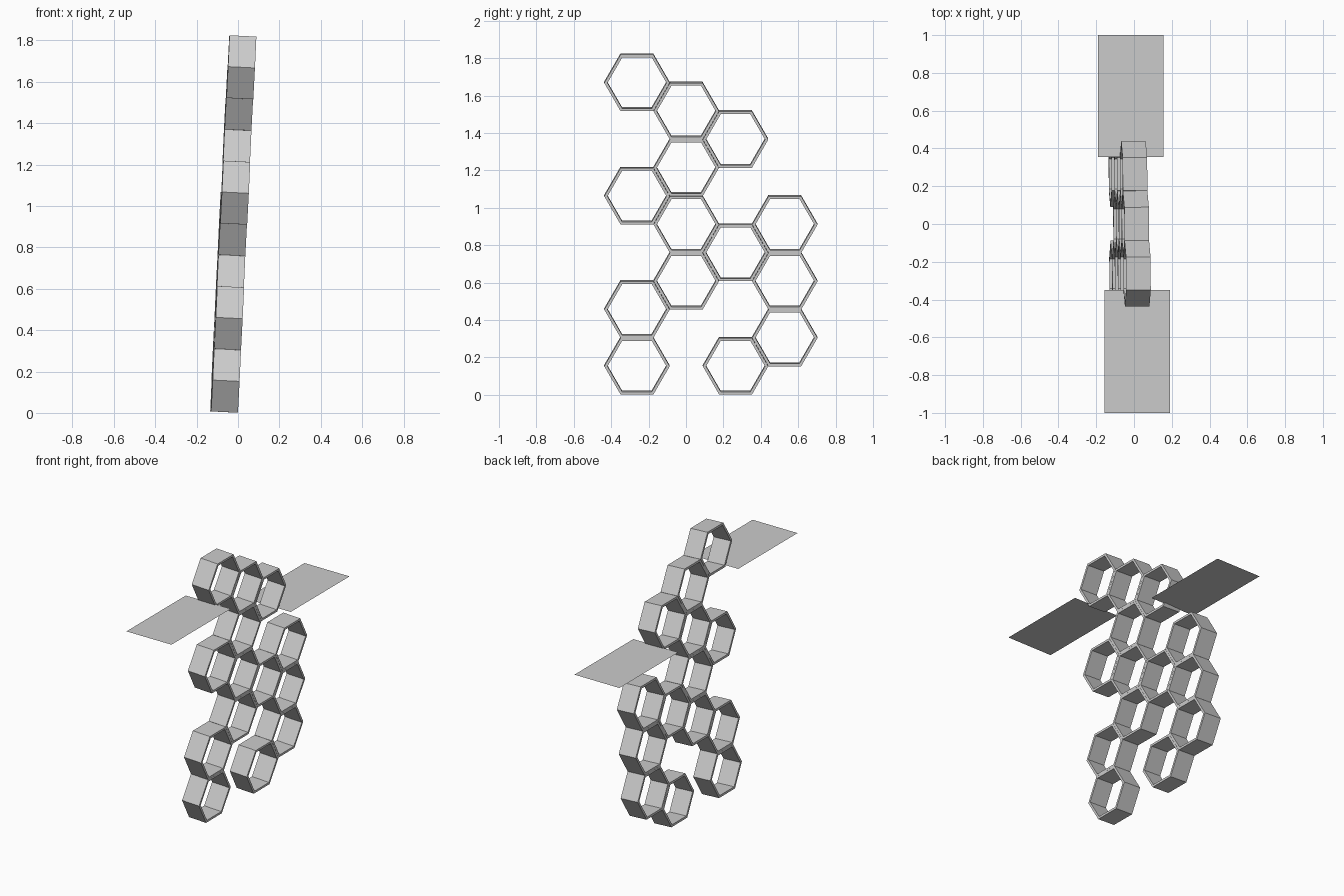
import bpy, bmesh, math
from mathutils import Matrix, Vector

if "Cube" in bpy.data.objects:
    bpy.data.objects.remove(bpy.data.objects["Cube"])

R, WALL, DEPTH = 0.175, 0.015, 0.13      # cell radius, wall, length along x
ROW, COL = 0.303, 0.2635                 # honeycomb spacing
TILT, YAW = 0.049, 0.006                 # slight lean of the whole panel


def hex_cell(name, loc):
    """Open hexagonal tube with its axis along x, slightly leaning."""
    bm = bmesh.new()
    r_in = R - WALL / math.cos(math.pi / 6)
    loops = []
    for r, x in ((R, -DEPTH / 2), (R, DEPTH / 2), (r_in, DEPTH / 2), (r_in, -DEPTH / 2)):
        loops.append([bm.verts.new((x, r * math.cos(k * math.pi / 3), r * math.sin(k * math.pi / 3)))
                      for k in range(6)])
    for i in range(4):
        a, b = loops[i], loops[(i + 1) % 4]
        for k in range(6):
            n = (k + 1) % 6
            bm.faces.new((a[k], a[n], b[n], b[k]))
    bmesh.ops.recalc_face_normals(bm, faces=bm.faces)
    rot = Matrix.Rotation(YAW, 4, 'Z') @ Matrix.Rotation(TILT, 4, 'Y')
    bm.transform(Matrix.Translation(loc) @ rot)
    return to_object(name, bm)


def to_object(name, bm):
    me = bpy.data.meshes.new(name)
    bm.to_mesh(me)
    bm.free()
    ob = bpy.data.objects.new(name, me)
    bpy.context.collection.objects.link(ob)
    return ob


def wing(name, x0, x1, y0, y1, z):
    """Thin flat rectangular sheet."""
    bm = bmesh.new()
    bm.faces.new([bm.verts.new(p) for p in ((x0, y0, z), (x1, y0, z), (x1, y1, z), (x0, y1, z))])
    return to_object(name, bm)


# honeycomb: column -> half-row indices of its cells
cells = {-1: (0, 2, 6, 10), 0: (3, 5, 7, 9), 1: (0, 4, 8), 2: (1, 3, 5)}
for col, rows in cells.items():
    for h in rows:
        y, z = col * COL + 0.001, 0.1555 + h * ROW / 2
        hex_cell("honeycomb_cell", Vector((-0.067 + TILT * (z - 0.01) - YAW * y, y, z)))

# side sheets level with the bottom of the two upper outer cells
wing("left_sheet", -0.155, 0.19, -1.0, -0.35, 1.535)
wing("right_sheet", -0.19, 0.155, 0.355, 1.0, 1.235)
